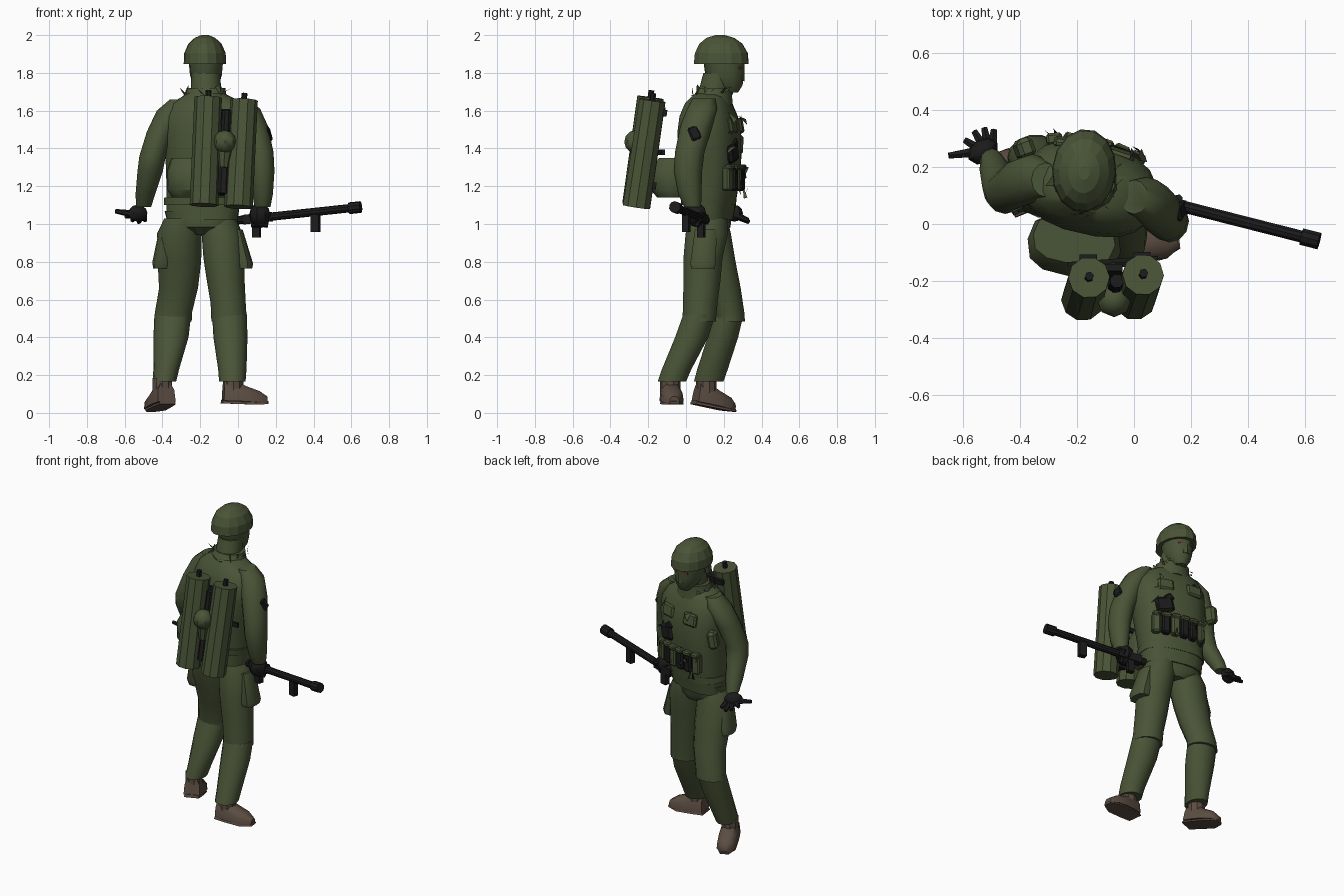
import bpy, bmesh, math, random
from mathutils import Vector, Matrix, Euler

if "Cube" in bpy.data.objects:
    bpy.data.objects.remove(bpy.data.objects["Cube"])

random.seed(4)


def material(name, rgb):
    m = bpy.data.materials.new(name)
    m.diffuse_color = (*rgb, 1)
    m.use_nodes = True
    m.node_tree.nodes["Principled BSDF"].inputs["Base Color"].default_value = m.diffuse_color
    return m


GREEN = material("olive_cloth", (0.068, 0.089, 0.038))
BLACK = material("black_gear", (0.011, 0.011, 0.012))
BROWN = material("brown_leather", (0.105, 0.074, 0.055))
SKIN = material("tan_skin", (0.11, 0.045, 0.03))


def finish(name, bm, mat, angle=35):
    bmesh.ops.recalc_face_normals(bm, faces=bm.faces)
    me = bpy.data.meshes.new(name)
    bm.to_mesh(me)
    bm.free()
    ob = bpy.data.objects.new(name, me)
    bpy.context.collection.objects.link(ob)
    me.materials.append(mat)
    if angle:
        bpy.ops.object.select_all(action='DESELECT')
        ob.select_set(True)
        bpy.context.view_layer.objects.active = ob
        bpy.ops.object.shade_smooth_by_angle(angle=math.radians(angle))
    return ob


def loft(name, rings, mat, sides=14, yaw=0, power=1.0, angle=40):
    """Skin level rings (x, y, z, rx, ry); power under 1 squares the section."""
    bm = bmesh.new()
    c, s = math.cos(math.radians(yaw)), math.sin(math.radians(yaw))
    loops = []
    for x, y, z, rx, ry in rings:
        loop = []
        for i in range(sides):
            a = 2 * math.pi * i / sides
            u = math.copysign(abs(math.cos(a)) ** power, math.cos(a)) * rx
            v = math.copysign(abs(math.sin(a)) ** power, math.sin(a)) * ry
            loop.append(bm.verts.new((x + u * c - v * s, y + u * s + v * c, z)))
        loops.append(loop)
    for a, b in zip(loops, loops[1:]):
        for i in range(sides):
            j = (i + 1) % sides
            bm.faces.new((a[i], a[j], b[j], b[i]))
    bm.faces.new(loops[0])
    bm.faces.new(loops[-1])
    return finish(name, bm, mat, angle)


def rod(name, a, b, r1, mat, r2=None, sides=10):
    a, b = Vector(a), Vector(b)
    d = b - a
    bm = bmesh.new()
    bmesh.ops.create_cone(bm, cap_ends=True, segments=sides, radius1=r1,
                          radius2=r1 if r2 is None else r2, depth=d.length)
    bm.transform(Matrix.Translation((a + b) / 2) @ d.to_track_quat('Z', 'Y').to_matrix().to_4x4())
    return finish(name, bm, mat, 30)


def box(name, pos, size, mat, rot=(0, 0, 0), bevel=0.0):
    bm = bmesh.new()
    bmesh.ops.create_cube(bm, size=1)
    bm.transform(Matrix.Diagonal((*size, 1)))
    if bevel:
        bmesh.ops.bevel(bm, geom=bm.edges[:], offset=bevel, segments=1, affect='EDGES')
    r = Euler([math.radians(v) for v in rot]).to_matrix().to_4x4()
    bm.transform(Matrix.Translation(pos) @ r)
    return finish(name, bm, mat, 0)


def ball(name, pos, scale, mat, seg=10, rings=7, yaw=0):
    bm = bmesh.new()
    bmesh.ops.create_uvsphere(bm, u_segments=seg, v_segments=rings, radius=1)
    bm.transform(Matrix.Translation(pos) @ Matrix.Rotation(math.radians(yaw), 4, 'Z')
                 @ Matrix.Diagonal((*scale, 1)))
    return finish(name, bm, mat, 35)


# Head, helmet and neck
loft("helmet", [(-.175, .187, 1.848, .113, .147), (-.175, .187, 1.905, .11, .142),
                (-.175, .185, 1.955, .088, .115), (-.175, .182, 1.985, .055, .075),
                (-.175, .18, 2.0, .02, .025)], GREEN, 14, -5, angle=15)
loft("head", [(-.165, .235, 1.695, .035, .04), (-.168, .215, 1.735, .068, .085),
              (-.17, .205, 1.79, .085, .103), (-.17, .2, 1.87, .092, .11)], GREEN, 12, -5)
rod("nose", (-.162, .285, 1.76), (-.162, .298, 1.825), .026, GREEN, .012, 6)
for n, x in (("left", -.2), ("right", -.128)):
    box(n + "_eye", (x, .292 - .1 * (x + .2), 1.826), (.034, .02, .016), SKIN, (0, 0, 18 if x < -.16 else -28))
loft("neck", [(-.17, .13, 1.62, .085, .085), (-.17, .17, 1.8, .076, .078)], GREEN, 12)
loft("collar", [(-.17, .13, 1.63, .135, .12), (-.17, .145, 1.69, .11, .1),
                (-.17, .155, 1.72, .105, .09)], GREEN, 12, -12)

# Jacket and hips
loft("jacket", [(-.19, .12, 1.02, .19, .12), (-.185, .125, 1.1, .197, .128),
                (-.175, .13, 1.2, .205, .14), (-.165, .13, 1.35, .22, .155),
                (-.155, .123, 1.48, .235, .16), (-.155, .12, 1.57, .235, .143),
                (-.16, .12, 1.64, .195, .115), (-.17, .13, 1.69, .1, .08)],
     GREEN, 18, -13, .8)
loft("trouser_seat", [(-.195, .13, .945, .06, .08), (-.2, .12, .985, .17, .112),
                      (-.2, .12, 1.07, .192, .118)], GREEN, 16, -10, .85)

# Legs with thigh pockets
loft("left_thigh", [(-.345, .233, .485, .1, .081), (-.342, .23, .53, .098, .081),
                    (-.315, .2, .66, .103, .092), (-.31, .165, .8, .115, .1),
                    (-.31, .13, .95, .118, .11), (-.29, .12, 1.03, .1, .1)], GREEN)
loft("left_shin", [(-.39, .12, .165, .062, .08), (-.38, .14, .23, .068, .083),
                   (-.355, .195, .4, .093, .083), (-.345, .23, .52, .097, .076)], GREEN)
loft("right_thigh", [(-.047, .07, .485, .094, .09), (-.052, .075, .58, .093, .094),
                     (-.065, .085, .7, .1, .1), (-.075, .09, .82, .108, .106),
                     (-.085, .11, .95, .108, .115), (-.1, .12, 1.03, .09, .1)], GREEN)
loft("right_shin", [(-.03, -.075, .165, .07, .077), (-.03, -.05, .23, .075, .08),
                    (-.04, .03, .4, .09, .09), (-.045, .07, .52, .092, .087)], GREEN)
loft("left_thigh_pocket", [(-.40, .15, .765, .05, .06), (-.40, .145, .8, .053, .07),
                           (-.385, .13, .96, .035, .06)], GREEN, 10, 0, .75)
loft("right_thigh_pocket", [(.03, .09, .765, .045, .065), (.03, .09, .79, .05, .07),
                            (-.005, .105, .97, .03, .06)], GREEN, 10, 0, .75)


# Boots, built toe forward along +x then turned and tilted
def boot(name, heel, yaw, pitch, length):
    parts = [("upper", [(0, .05, .015, .12), (.06, .058, .015, .12), (.12, .06, .015, .095),
                        (.19, .055, .012, .072), (length, .025, .012, .045)]),
             ("sole", [(-.006, .047, 0, .02), (.06, .054, 0, .02), (.17, .058, 0, .02),
                       (length + .006, .026, .005, .02)])]
    turn = Matrix.Translation(heel) @ Euler((0, math.radians(pitch), math.radians(yaw))).to_matrix().to_4x4()
    for part, secs in parts:
        bm = bmesh.new()
        loops = [[bm.verts.new(turn @ Vector(p)) for p in
                  ((x, -w, lo), (x, w, lo), (x, w * .93, lo + (hi - lo) * .6), (x, w * .5, hi),
                   (x, -w * .5, hi), (x, -w * .93, lo + (hi - lo) * .6))] for x, w, lo, hi in secs]
        for a, b in zip(loops, loops[1:]):
            for i in range(6):
                bm.faces.new((a[i], a[i - 1], b[i - 1], b[i]))
        bm.faces.new(loops[0])
        bm.faces.new(loops[-1])
        finish(name + "_" + part, bm, BROWN, 50)
    a = turn @ Vector((.055, 0, .07))
    rod(name + "_cuff", a, (a.x, a.y, .185), .054, BROWN)


boot("left_boot", (-.375, .045, .045), 112, 11, .225)
boot("right_boot", (-.08, -.09, .05), 7, 2, .235)

# Sleeves
loft("left_sleeve", [(-.5, .225, 1.09, .04, .04), (-.49, .19, 1.16, .052, .055),
                     (-.465, .125, 1.28, .067, .07), (-.452, .11, 1.36, .07, .075),
                     (-.41, .14, 1.49, .072, .085), (-.355, .16, 1.6, .075, .085),
                     (-.31, .155, 1.66, .05, .06)], GREEN, 12)
loft("right_sleeve", [(.13, .035, 1.09, .042, .045), (.13, .02, 1.16, .055, .062),
                      (.125, .01, 1.28, .068, .075), (.115, .02, 1.38, .073, .078),
                      (.08, .055, 1.52, .078, .085), (.045, .085, 1.61, .072, .08),
                      (.0, .095, 1.665, .05, .06)], GREEN, 12)
box("right_arm_patch", (.163, .045, 1.48), (.02, .055, .075), BLACK, (20, -18, 8), .008)

# Gloves
ball("left_palm", (-.53, .255, 1.057), (.058, .042, .045), BLACK, 8, 6, 30)
for i, tip in enumerate([(-.65, .24, 1.068), (-.595, .295, 1.04), (-.56, .325, 1.02),
                         (-.525, .335, 1.01), (-.492, .33, 1.02)]):
    rod(f"left_finger_{i}", (-.54 + .01 * i, .255, 1.05), tip, .021, BLACK, .012, 6)
ball("right_palm", (.115, .05, 1.05), (.057, .06, .065), BLACK, 8, 6, -15)
for i in range(4):
    rod(f"right_finger_{i}", (.09 + .022 * i, .09, 1.06), (.08 + .022 * i, .055, .985), .016, BLACK, .012, 6)


# Launcher gun
def gun(t, dz=0):
    return Vector((.65 * t, .105 - .165 * t, 1.02 + .07 * t + dz))


rod("barrel", gun(0), gun(.95), .022, BLACK)
rod("muzzle", gun(.905), gun(1), .031, BLACK)
box("receiver", gun(.16), (.15, .045, .05), BLACK, (0, -6, -14))
box("rear_grip", gun(.15, -.06), (.042, .035, .085), BLACK, (0, 0, -14))
box("fore_grip", gun(.63, -.06), (.045, .035, .095), BLACK, (0, 0, -14))

# Twin tanks with valves and bottle
tanks = [((-.18, -.265, 1.10), (-.158, -.188, 1.67)), ((.002, -.262, 1.09), (.032, -.178, 1.655))]
for n, (lo, hi) in zip(("left", "right"), tanks):
    lo, hi = Vector(lo), Vector(hi)
    d = (hi - lo).normalized()
    rod(n + "_tank", lo, hi, .076, GREEN, .073, 10)
    rod(n + "_tank_valve", hi, hi + d * .038, .016, BLACK, sides=6)
    for t in (.2, .88):
        p = lo.lerp(hi, t)
        box(n + "_tank_bracket", p + Vector((0, .075, 0)), (.06, .025, .035), BLACK, (-8, 0, 0))
rod("bottle", (-.08, -.255, 1.16), (-.06, -.2, 1.6), .036, BLACK, .025, 8)
ball("regulator", (-.07, -.265, 1.435), (.062, .062, .062), GREEN, 8, 6)
rod("regulator_neck", (-.075, -.26, 1.3), (-.07, -.255, 1.4), .025, GREEN, .045, 8)
box("pack_frame", (-.075, -.13, 1.38), (.32, .015, .03), BLACK, (0, 0, 4))
box("pack_spine", (-.075, -.185, 1.38), (.07, .025, .46), BLACK, (-8, 0, 0))

# Waist pack and belt
loft("waist_pack", [(-.21, -.065, 1.14, .14, .085), (-.21, -.075, 1.18, .165, .11),
                    (-.21, -.075, 1.29, .165, .11), (-.21, -.055, 1.35, .145, .085)],
     GREEN, 12, -8, .75, 40)
loft("belt", [(-.19, .12, 1.1, .205, .136), (-.185, .12, 1.14, .207, .14)], GREEN, 18, -13, .8)

# Chest gear, laid out along the turned front of the jacket
front = Matrix.Translation((-.165, .13, 0)) @ Matrix.Rotation(math.radians(-13), 4, 'Z')
for i, u in enumerate((-.15, -.09, -.03, .03, .09, .15)):
    out = .148 - .9 * u * u
    mat = GREEN if i in (0, 3, 5) else BLACK
    turn = -13 - u * 120
    box(f"chest_pouch_{i}", front @ Vector((u, out, 1.24)), (.053, .045, .13), mat, (0, 0, turn), .01)
    box(f"pouch_flap_{i}", front @ Vector((u, out + .012, 1.3)), (.055, .04, .03), GREEN, (0, 0, turn), .008)
box("chest_radio", front @ Vector((.1, .142, 1.375)), (.115, .035, .1), BLACK, (0, 12, -22), .015)
box("radio_top", front @ Vector((.075, .148, 1.425)), (.06, .025, .05), BLACK, (0, 40, -18), .01)
for i, u in enumerate((-.1, .09)):
    box(f"breast_pocket_{i}", front @ Vector((u, .136, 1.52)), (.1, .03, .08), GREEN,
        (10, 0, -13 - u * 60), .01)
box("left_shoulder_pouch", (-.385, .265, 1.42), (.06, .07, .11), GREEN, (0, 10, 20), .015)


# Torn cloth shards on collar, chest, cuffs and straps
def shards(name, mat, places, size):
    bm = bmesh.new()
    for p in places:
        v = [bm.verts.new(Vector(p) + Vector([random.uniform(-1, 1) * s for s in size])) for _ in range(3)]
        bm.faces.new(v)
    finish(name, bm, mat, 0)


ring = [(-.17 + .115 * math.cos(a * .45), .15 + .1 * math.sin(a * .45), 1.705) for a in range(14)]
shards("collar_tatters", GREEN, ring, (.03, .03, .035))
spots = [front @ Vector((random.uniform(-.18, .18), .15, random.uniform(1.16, 1.6))) for _ in range(20)]
shards("chest_tatters", GREEN, spots[:12], (.03, .03, .05))
low = [front @ Vector((random.uniform(-.15, .15), .16, random.uniform(1.16, 1.32))) for _ in range(8)]
shards("strap_tatters", BLACK, low, (.025, .02, .05))
